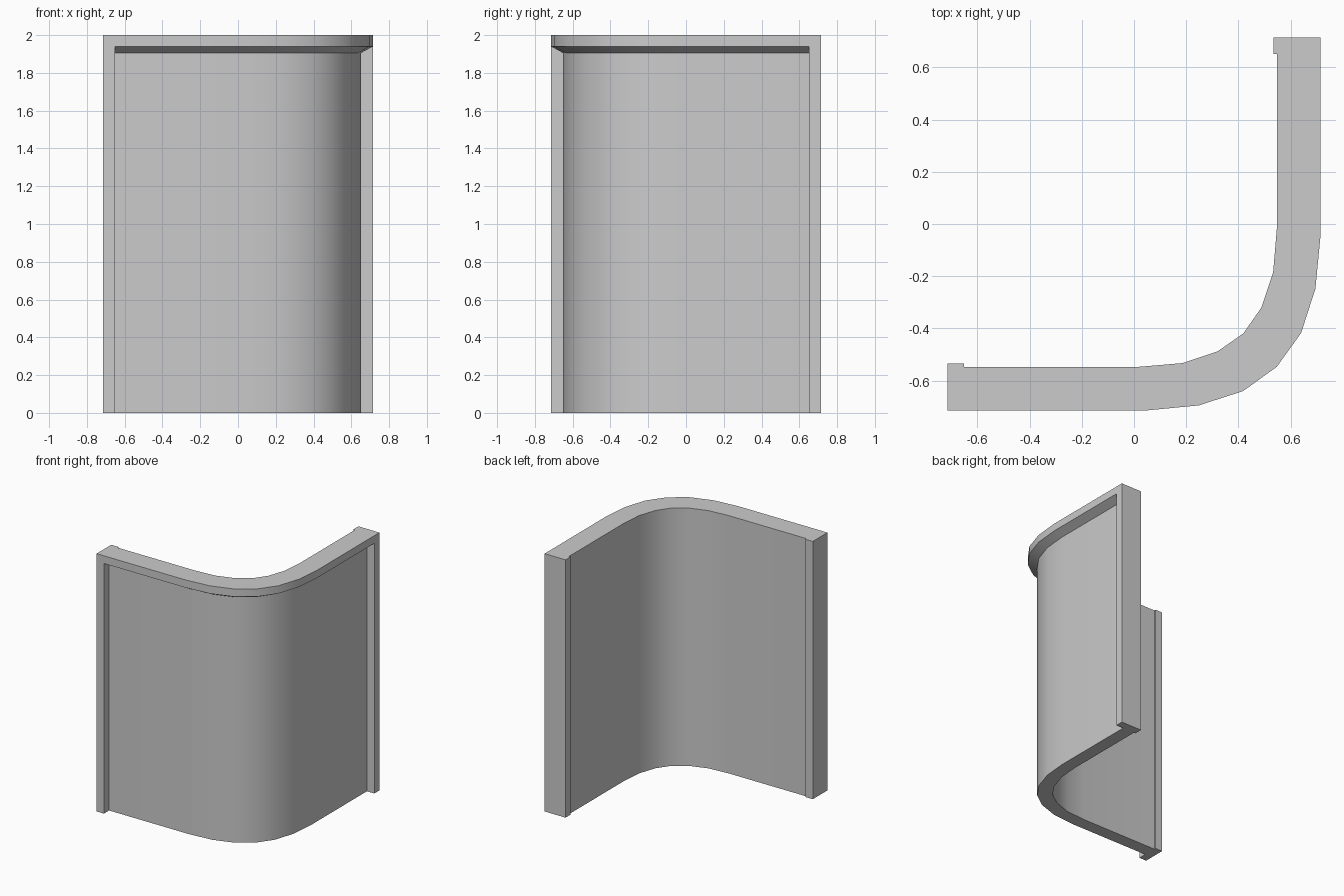
import bpy, bmesh

if "Cube" in bpy.data.objects:
    bpy.data.objects.remove(bpy.data.objects["Cube"])

OUT, IN, LIP, POST = 0.714, 0.547, 0.534, 0.651   # plan distances from the centre
HEIGHT, RAIL, SLOPE = 2.0, 1.94, 1.905
FACE = 0.62                                       # panel face depth: 0 inside, 1 rail front


def finish(name, bm):
    bmesh.ops.recalc_face_normals(bm, faces=bm.faces)
    me = bpy.data.meshes.new(name)
    bm.to_mesh(me)
    bm.free()
    ob = bpy.data.objects.new(name, me)
    bpy.context.collection.objects.link(ob)
    return ob


def box(name, x0, x1, y0, y1, z0, z1):
    bm = bmesh.new()
    bmesh.ops.create_cube(bm, size=1)
    for v in bm.verts:
        v.co = (x1 if v.co.x > 0 else x0, y1 if v.co.y > 0 else y0, z1 if v.co.z > 0 else z0)
    return finish(name, bm)


def mirrored(half):
    # half the bend, reflected across the diagonal y = -x
    return half + [(-y, -x) for x, y in reversed(half[:-1])]


# plan curves of the bend, up to the middle point on the diagonal
outer = mirrored([(-POST, -OUT), (0.05, -OUT), (0.248, -0.695), (0.418, -0.64), (0.547, -0.547)])
inner = mirrored([(-POST, -IN), (0.02, -IN), (0.185, -0.533), (0.32, -0.488), (0.419, -0.419)])

# curved wall: panel with an overhanging top rail that has a sloped underside
section = [(0, 0), (0, HEIGHT), (1, HEIGHT), (1, RAIL), (FACE, SLOPE), (FACE, 0)]
bm = bmesh.new()
rings = [[bm.verts.new((a[0] + (b[0] - a[0]) * t, a[1] + (b[1] - a[1]) * t, z))
          for t, z in section] for a, b in zip(inner, outer)]
for r, s in zip(rings, rings[1:]):
    for i in range(len(section)):
        j = (i + 1) % len(section)
        bm.faces.new((r[i], r[j], s[j], s[i]))
wall = finish("curved_wall", bm)
bpy.context.view_layer.objects.active = wall
wall.select_set(True)
bpy.ops.object.shade_smooth_by_angle(angle=0.5)

# end posts, full height
box("left_post", -OUT, -POST, -OUT, -LIP, 0, HEIGHT)
box("back_post", LIP, OUT, POST, OUT, 0, HEIGHT)
